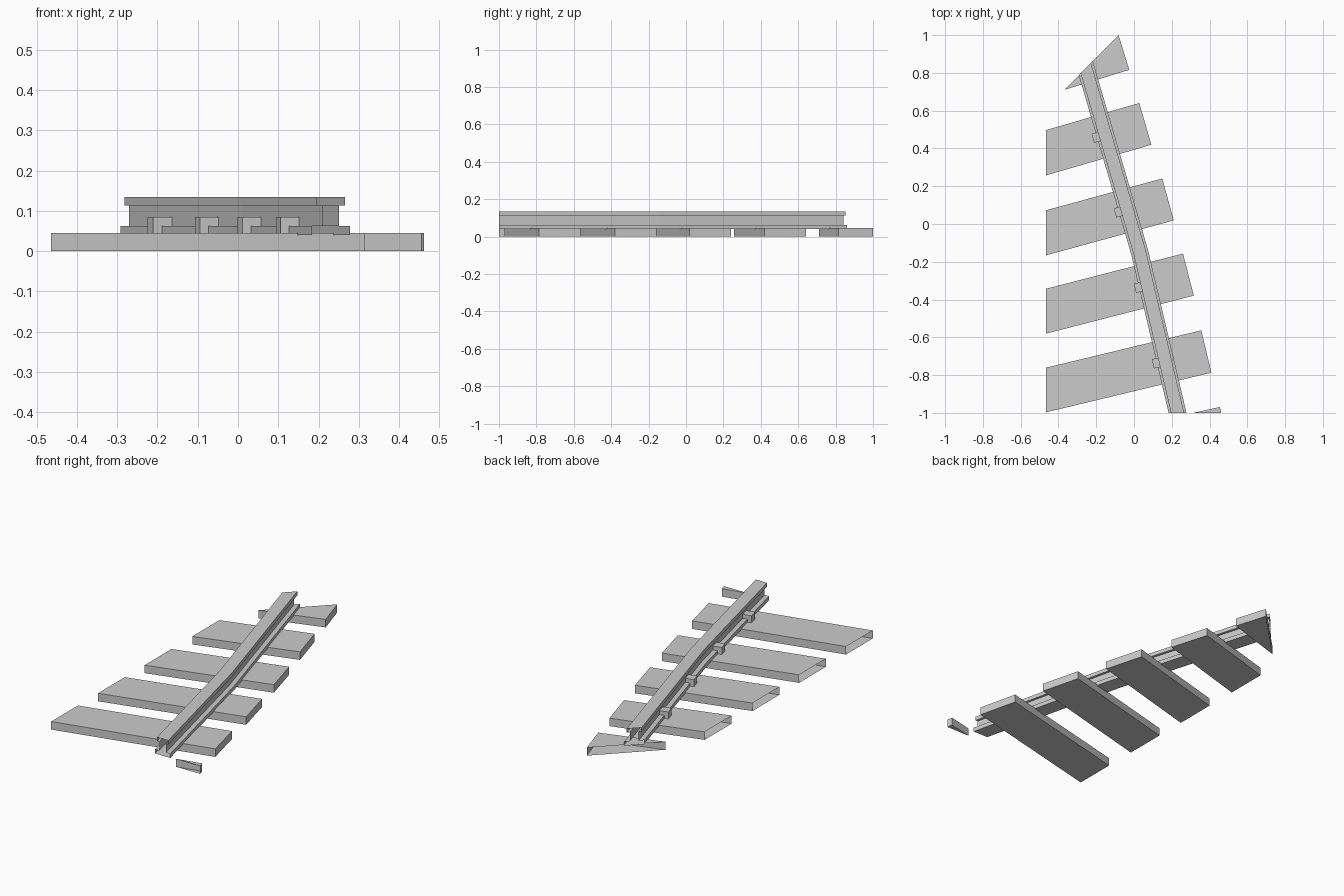
import bpy, bmesh
from math import radians, sin, cos
from mathutils import Matrix, Vector

if "Cube" in bpy.data.objects:
    bpy.data.objects.remove(bpy.data.objects["Cube"])

# Borders of the track tile: (point, outward normal)
BORDERS = [((-0.465, 0, 0), (-1, 0, 0)),
           ((0, -1, 0), (0, -1, 0)),
           ((0, 1.08, 0), (-1, 1, 0)),
           ((0, 1, 0), (0, 1, 0))]


def finish(name, bm, trim=True):
    bmesh.ops.recalc_face_normals(bm, faces=bm.faces[:])
    if trim:  # cut ends stay open
        for co, no in BORDERS:
            bmesh.ops.bisect_plane(bm, geom=bm.verts[:] + bm.edges[:] + bm.faces[:],
                                   dist=1e-6, plane_co=co, plane_no=no, clear_outer=True)
    mesh = bpy.data.meshes.new(name)
    bm.to_mesh(mesh)
    bm.free()
    obj = bpy.data.objects.new(name, mesh)
    bpy.context.collection.objects.link(obj)
    return obj


def box(name, centre, size, angle, trim=True):
    bm = bmesh.new()
    m = (Matrix.Translation(centre) @ Matrix.Rotation(radians(angle), 4, 'Z')
         @ Matrix.Diagonal((*size, 1)))
    bmesh.ops.create_cube(bm, size=1, matrix=m)
    return finish(name, bm, trim)


# Sleepers: right end centre and turn angle, fanning out along the curve
SLEEPERS = [(0.48, -1.081, 12.5), (0.383, -0.675, 13.5), (0.288, -0.268, 14.4),
            (0.18, 0.13, 15.3), (0.06, 0.53, 16.2), (-0.059, 0.926, 17.1)]
LENGTH = 1.2
for i, (x, y, a) in enumerate(SLEEPERS):
    r = radians(a)
    centre = (x - cos(r) * LENGTH / 2, y - sin(r) * LENGTH / 2, 0.0225)
    box(f"sleeper_{i + 1}", centre, (LENGTH, 0.23, 0.045), a)

# Rail clips on the inner side of the rail foot
CLIPS = [(0.124, -0.735, 13.5), (0.029, -0.335, 14.4),
         (-0.077, 0.065, 15.3), (-0.194, 0.46, 16.2)]
for i, (x, y, a) in enumerate(CLIPS):
    box(f"rail_clip_{i + 1}", (x, y, 0.0625), (0.049, 0.05, 0.045), a, trim=False)

# Rail: I-shaped profile swept along a path with one bend
half = [(0.046, 0.04), (0.046, 0.063), (0.02, 0.063),
        (0.02, 0.113), (0.034, 0.113), (0.034, 0.135)]
profile = half + [(-u, z) for u, z in reversed(half)]
path = [(0.278, -1.2, 13.3), (0.03, -0.15, 14.8), (-0.348, 1.143, 16.3)]
bm = bmesh.new()
rings = []
for x, y, a in path:
    side = Vector((cos(radians(a)), sin(radians(a)), 0))
    rings.append([bm.verts.new(Vector((x, y, z)) + side * u) for u, z in profile])
n = len(profile)
for r0, r1 in zip(rings, rings[1:]):
    for k in range(n):
        bm.faces.new((r0[k], r0[(k + 1) % n], r1[(k + 1) % n], r1[k]))
finish("rail", bm)
